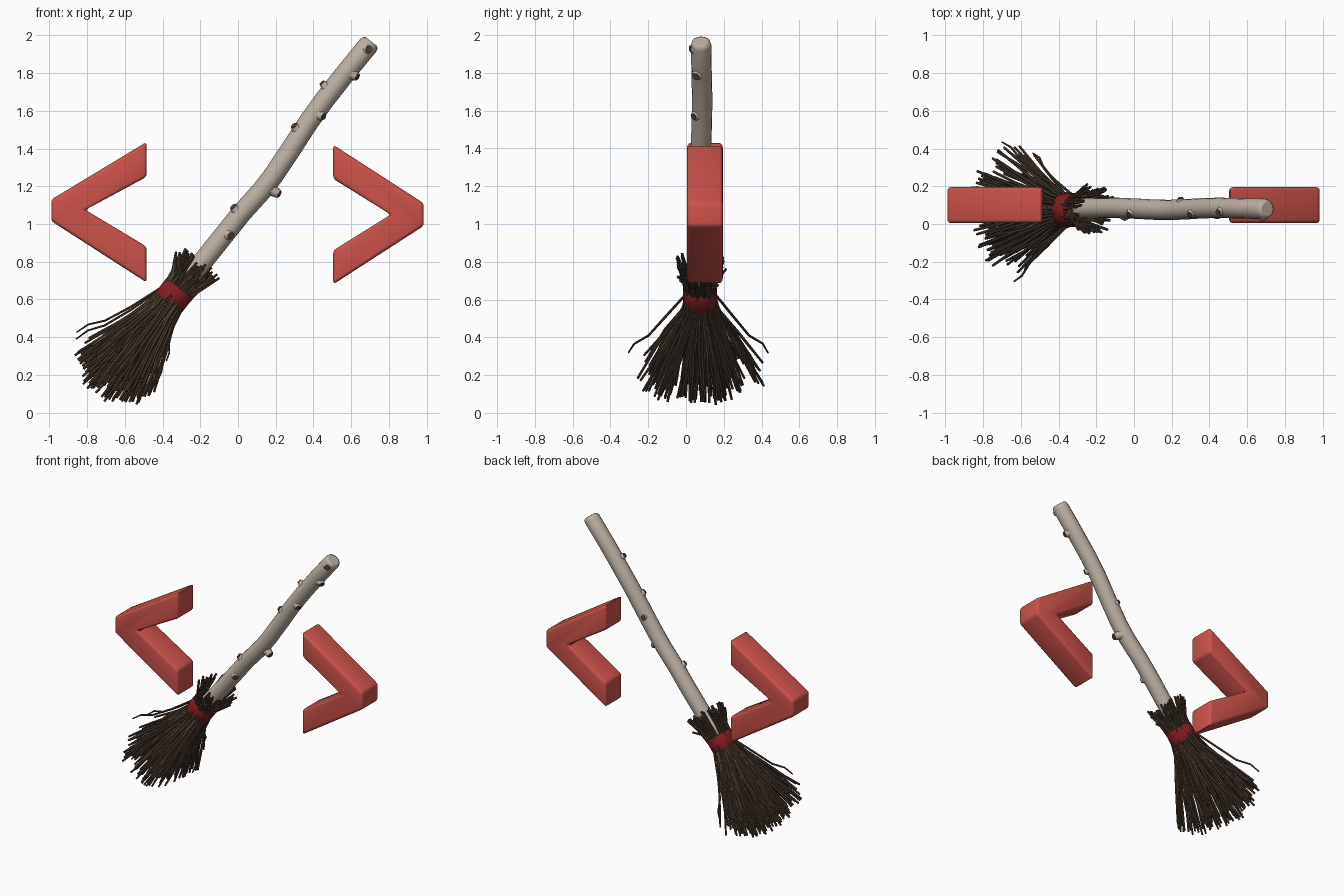
import bpy, bmesh, math, random
from mathutils import Vector

random.seed(4)
if "Cube" in bpy.data.objects:
    bpy.data.objects.remove(bpy.data.objects["Cube"])


def material(name, rgb):
    m = bpy.data.materials.new(name)
    m.use_nodes = True
    m.diffuse_color = (*rgb, 1)
    m.node_tree.nodes["Principled BSDF"].inputs["Base Color"].default_value = (*rgb, 1)
    return m


RED = material("coral red", (0.62, 0.085, 0.07))
BAND = material("dark red", (0.23, 0.012, 0.015))
WOOD = material("pale bark", (0.50, 0.43, 0.36))
KNOT = material("knot brown", (0.10, 0.06, 0.04))
TWIG = material("twig brown", (0.075, 0.048, 0.03))

# Broom axes: along the handle, and the two directions across it
AXIS = Vector((0.61, 0, 0.79)).normalized()
SIDE = Vector((AXIS.z, 0, -AXIS.x))
FRONT = Vector((0, -1, 0))
TIE = Vector((-0.34, 0.075, 0.62))


def at(along, side, front):
    return TIE + AXIS * along + SIDE * side + FRONT * front


def smooth(obj, angle=40):
    bpy.ops.object.select_all(action="DESELECT")
    obj.select_set(True)
    bpy.context.view_layer.objects.active = obj
    bpy.ops.object.shade_smooth_by_angle(angle=math.radians(angle))


def tubes(name, paths, depth, mat, resolution):
    """Mesh tubes along paths; each path is a list of (point, radius factor)."""
    curve = bpy.data.curves.new(name, "CURVE")
    curve.dimensions = "3D"
    curve.bevel_depth = depth
    curve.bevel_resolution = resolution
    curve.use_fill_caps = True
    for path in paths:
        spline = curve.splines.new("POLY")
        spline.points.add(len(path) - 1)
        for p, (co, r) in zip(spline.points, path):
            p.co = (*co, 1)
            p.radius = r
    obj = bpy.data.objects.new(name, curve)
    bpy.context.collection.objects.link(obj)
    curve.materials.append(mat)
    bpy.ops.object.select_all(action="DESELECT")
    obj.select_set(True)
    bpy.context.view_layer.objects.active = obj
    bpy.ops.object.convert(target="MESH")
    obj = bpy.context.object
    smooth(obj, 50)
    return obj


# Chevrons: extruded outlines with rounded edges
def chevron(name, outline):
    bm = bmesh.new()
    face = bm.faces.new([bm.verts.new((x, 0.005, z)) for x, z in outline])
    ext = bmesh.ops.extrude_face_region(bm, geom=[face])["geom"]
    bmesh.ops.translate(bm, vec=(0, 0.19, 0),
                        verts=[v for v in ext if isinstance(v, bmesh.types.BMVert)])
    bmesh.ops.recalc_face_normals(bm, faces=bm.faces)
    bmesh.ops.bevel(bm, geom=list(bm.edges), offset=0.018, segments=3,
                    profile=0.5, affect="EDGES")
    mesh = bpy.data.meshes.new(name)
    bm.to_mesh(mesh)
    bm.free()
    mesh.materials.append(RED)
    obj = bpy.data.objects.new(name, mesh)
    bpy.context.collection.objects.link(obj)
    smooth(obj)


chevron("right_chevron", [(-0.99, 1.13), (-0.485, 1.435), (-0.485, 1.25), (-0.81, 1.075),
                          (-0.485, 0.88), (-0.485, 0.69), (-0.99, 1.015)])
chevron("left_chevron", [(0.985, 1.11), (0.505, 1.42), (0.505, 1.24), (0.81, 1.05),
                         (0.505, 0.86), (0.505, 0.68), (0.985, 0.99)])

# Handle: gently crooked branch with a rounded top
LINE = [(-0.34, 0.62), (-0.18, 0.81), (-0.08, 0.935), (0.02, 1.06), (0.12, 1.17),
        (0.19, 1.26), (0.28, 1.395), (0.37, 1.535), (0.46, 1.66), (0.57, 1.80)]
handle = [(Vector((x, 0.08 + 0.006 * math.sin(i), z)), 1) for i, (x, z) in enumerate(LINE)]
top = Vector((0.707, 0.08, 1.968))
handle += [(top - AXIS * 0.025, 1), (top - AXIS * 0.007, 0.9), (top, 0.68)]
tubes("handle", [handle], 0.054, WOOD, 6)


def centre(z):
    for (x0, z0), (x1, z1) in zip(LINE, LINE[1:] + [(0.707, 1.968)]):
        if z0 <= z <= z1:
            return Vector((x0 + (x1 - x0) * (z - z0) / (z1 - z0), 0.08, z))


# Knots: cut twig stubs, (height, angle round the handle, reach, size)
stubs, ends = [], []
for z, turn, reach, size in [(1.93, 75, 0.058, 1), (1.81, 25, 0.068, 1.1), (1.70, 165, 0.068, 0.9),
                             (1.59, 40, 0.062, 1), (1.48, 150, 0.064, 1), (1.20, 15, 0.088, 1.2),
                             (1.05, 150, 0.064, 1), (0.95, 60, 0.06, 1), (1.36, 250, 0.06, 0.8)]:
    a = math.radians(turn)
    out = (SIDE * math.cos(a) + FRONT * math.sin(a) + AXIS * 0.15).normalized()
    c = centre(z)
    stubs.append([(c + out * 0.035, 1.7 * size), (c + out * 0.05, 1.3 * size),
                  (c + out * reach, 0.95 * size)])
    ends.append([(c + out * (reach - 0.006), size), (c + out * (reach + 0.004), 0.85 * size)])
tubes("knot_stubs", stubs, 0.02, WOOD, 2)
tubes("knot_ends", ends, 0.02, KNOT, 2)

# Binding band with softened rims
tubes("binding_band", [[(at(-0.052, 0, 0), 0.94), (at(-0.044, 0, 0), 1),
                        (at(0.044, 0, 0), 1), (at(0.052, 0, 0), 0.94)]], 0.09, BAND, 7)

# Lower bristles: fanned wider from front to back than sideways
jit = lambda k: random.uniform(-k, k)
bristles = []
for i in range(190):
    r, a = math.sqrt(random.random()), random.uniform(0, math.tau)
    s, f = r * math.cos(a), r * math.sin(a)
    tip = -0.67 + 0.13 * r * r + random.uniform(-0.02, 0.09)
    path = [(0.0, 0.078, 0.078, 0), (-0.1, 0.09, 0.105, 0.004),
            (tip * 0.55, 0.15, 0.215, 0.012), (tip, 0.235, 0.355, 0.022)]
    pts = [at(l, s * ks + jit(j), f * kf + jit(j)) for l, ks, kf, j in path]
    for p in pts:
        p.z = max(p.z, 0.012)
    bristles.append([(p, w) for p, w in zip(pts, (1, 1, 1, 0.8))])
tubes("lower_bristles", bristles, 0.0085, TWIG, 1)

# Stray twigs: thin and bent outwards, (sideways, forwards, length)
strays = []
for s, f, l in [(-0.29, 0.05, 0.47), (-0.27, -0.12, 0.5), (0.18, 0.03, 0.3), (0.21, 0.1, 0.42),
                (0.22, -0.08, 0.5), (0.1, -0.3, 0.45), (-0.1, -0.36, 0.46), (-0.05, 0.38, 0.42)]:
    n = Vector((s, f)).normalized() * 0.078
    strays.append([(at(0, n.x, n.y), 1), (at(-l * 0.4, s * 0.5, f * 0.5), 1),
                   (at(-l * 0.7, s * 0.72, f * 0.72), 0.9), (at(-l * 0.85, s * 0.92, f * 0.92), 0.8),
                   (at(-l, s, f), 0.6)])
tubes("stray_twigs", strays, 0.007, TWIG, 1)

# Upper bristles: short collar flaring round the handle
collar = []
for i in range(95):
    a, r = random.uniform(0, math.tau), random.uniform(0.72, 1)
    s, f = r * math.cos(a), r * math.sin(a)
    tip = random.uniform(0.14, 0.24)
    collar.append([(at(0, s * 0.08, f * 0.08), 1),
                   (at(0.09, s * 0.088 + jit(0.004), f * 0.088 + jit(0.004)), 1),
                   (at(tip, s * 0.125 + jit(0.018), f * 0.13 + jit(0.018)), 0.85)])
tubes("upper_bristles", collar, 0.0085, TWIG, 1)
